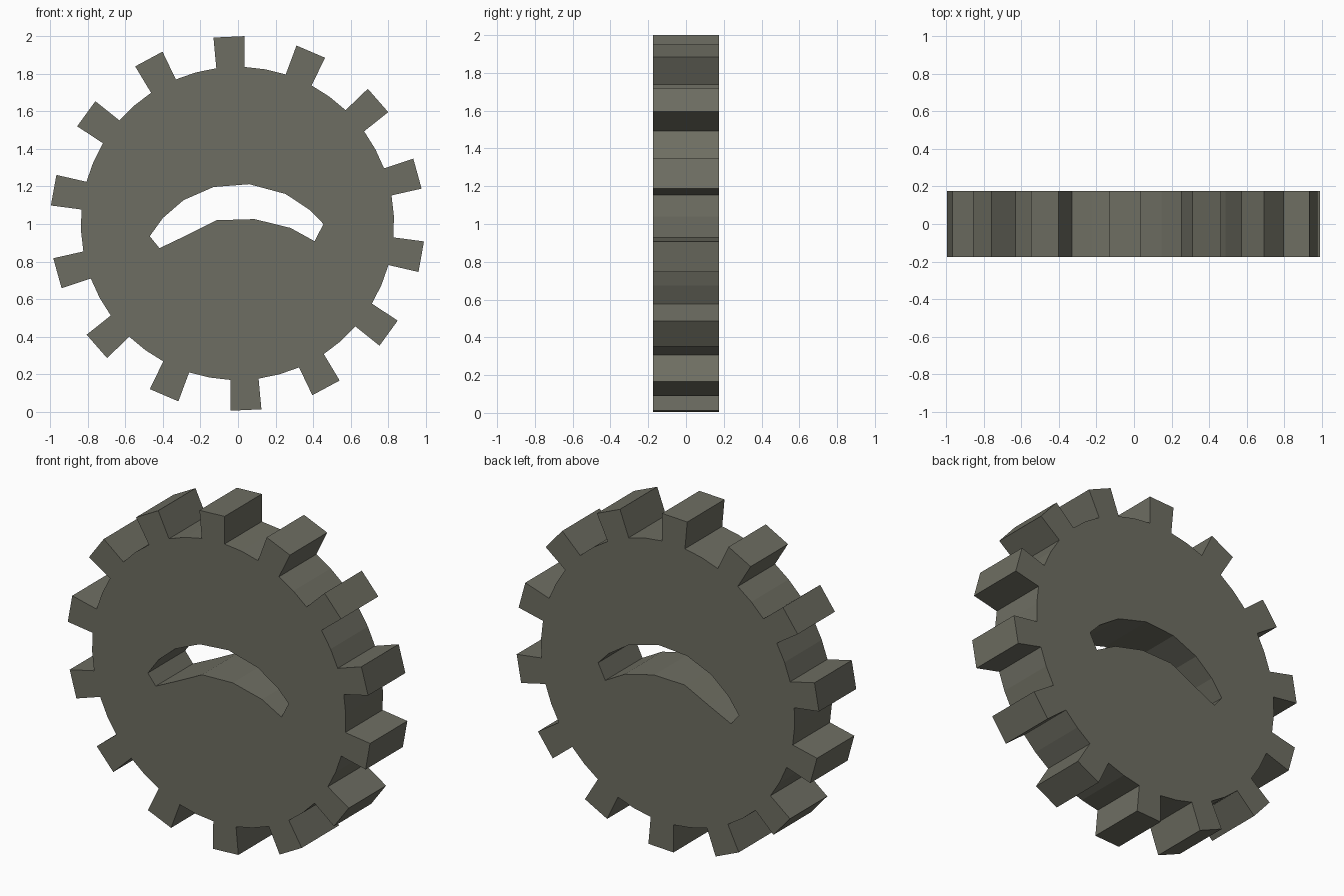
import bpy, bmesh, math

if "Cube" in bpy.data.objects:
    bpy.data.objects.remove(bpy.data.objects["Cube"])

TEETH = 14
CX, CZ = -0.003, 1.003          # wheel centre
TIP, ROOT = 0.998, 0.834        # tooth tip and root radii
HALF_DEPTH = 0.175


def polar(r, deg):
    a = math.radians(deg)
    return CX + r * math.cos(a), CZ + r * math.sin(a)


# Toothed outline: root, tip, tip, root, then one point midway along the gap
step = 360 / TEETH
outline = []
for i in range(TEETH):
    a = 92.6 + i * step
    outline += [polar(ROOT, a - 5.15), polar(TIP, a - 4.75),
                polar(TIP, a + 4.75), polar(ROOT, a + 5.15),
                polar(ROOT, a + step / 2)]

# Curved slot through the middle
slot = [(-0.47, 0.935), (-0.40, 1.032), (-0.29, 1.127), (-0.13, 1.197),
        (0.06, 1.212), (0.253, 1.16), (0.385, 1.073), (0.455, 1.0),
        (0.408, 0.908), (0.28, 0.979), (0.088, 1.026), (-0.114, 1.02),
        (-0.27, 0.942), (-0.418, 0.871)]

# Gear body: filled flat curve, extruded to thickness
curve = bpy.data.curves.new("gear_wheel", 'CURVE')
curve.dimensions = '2D'
curve.fill_mode = 'BOTH'
curve.extrude = HALF_DEPTH
for pts in (outline, slot):
    s = curve.splines.new('POLY')
    s.points.add(len(pts) - 1)
    for p, (x, z) in zip(s.points, pts):
        p.co = (x, z, 0, 1)
    s.use_cyclic_u = True

gear = bpy.data.objects.new("gear_wheel", curve)
bpy.context.collection.objects.link(gear)
gear.rotation_euler.x = math.pi / 2
bpy.context.view_layer.objects.active = gear
gear.select_set(True)
bpy.ops.object.convert(target='MESH')
bpy.ops.object.transform_apply(location=False, rotation=True, scale=False)
gear = bpy.context.object

# Weld the caps to the rim, flat shading
bm = bmesh.new()
bm.from_mesh(gear.data)
bmesh.ops.remove_doubles(bm, verts=bm.verts, dist=0.0005)
bmesh.ops.recalc_face_normals(bm, faces=bm.faces)
bmesh.ops.dissolve_limit(bm, angle_limit=math.radians(0.5),
                         verts=bm.verts, edges=bm.edges)
bmesh.ops.triangulate(bm, faces=[f for f in bm.faces if len(f.verts) > 4])
for f in bm.faces:
    f.smooth = False
bm.to_mesh(gear.data)
bm.free()

# Dark grey metal
metal = bpy.data.materials.new("dark_olive_grey")
metal.diffuse_color = (0.155, 0.155, 0.122, 1)
metal.use_nodes = True
metal.node_tree.nodes["Principled BSDF"].inputs["Base Color"].default_value = metal.diffuse_color
gear.data.materials.clear()
gear.data.materials.append(metal)
